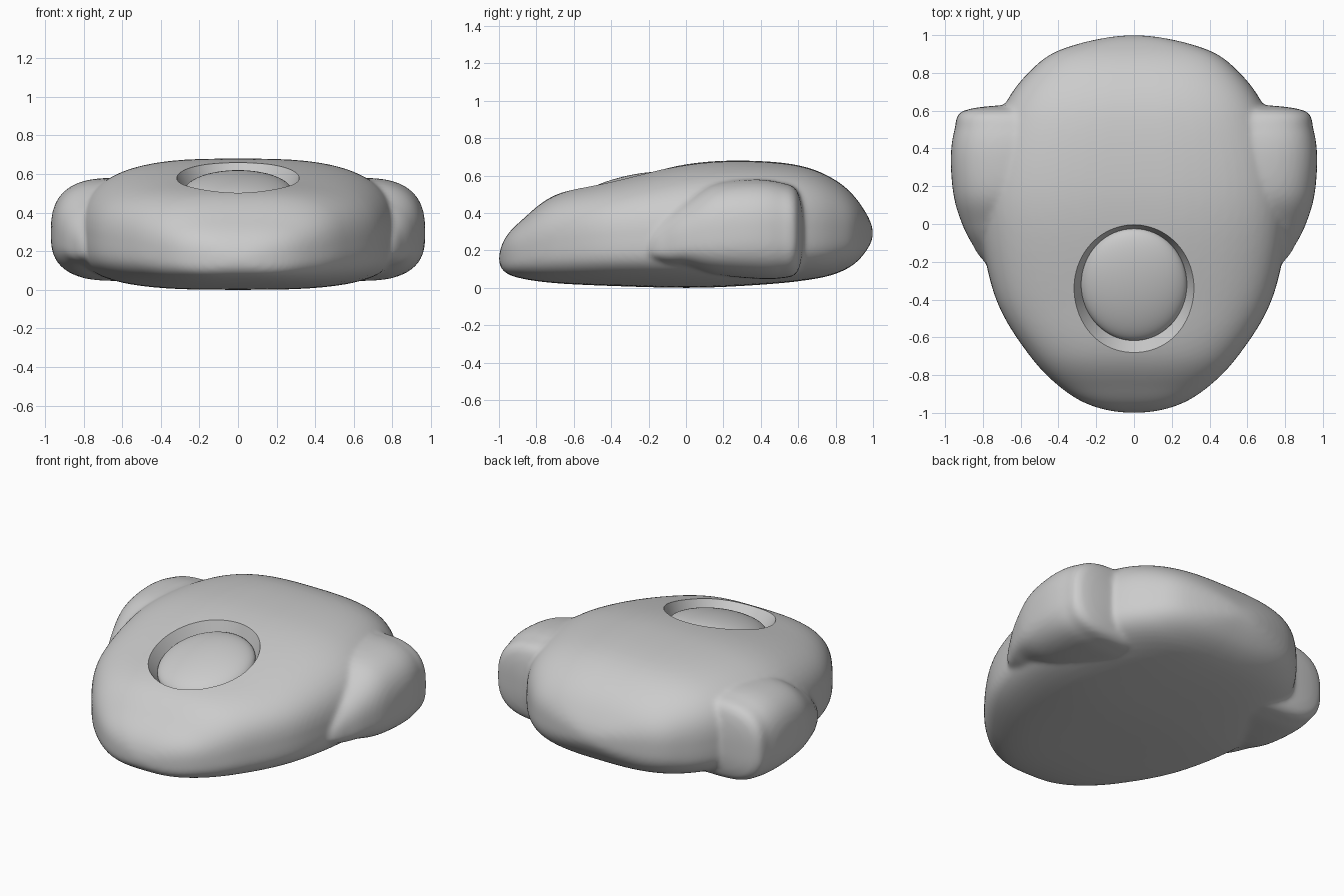
import bpy, bmesh, math
from mathutils import Vector, Matrix

if "Cube" in bpy.data.objects:
    bpy.data.objects.remove(bpy.data.objects["Cube"])


def spline(stations, steps):
    # Catmull-Rom through stations; reflected end points give rounded tips
    p = [Vector(s) for s in stations]

    def reflect(q):
        return Vector((q[0], -q[1], q[2], -q[3], -q[4]))
    Vec = [reflect(p[1])] + p + [reflect(p[-2])]
    out = []
    for i in range(1, len(Vec) - 2):
        a, b, c, d = Vec[i - 1:i + 3]
        for k in range(steps):
            t = k / steps
            out.append(0.5 * (2 * b + (c - a) * t + (2 * a - 5 * b + 4 * c - d) * t * t
                              + (3 * b - a - 3 * c + d) * t ** 3))
    return out + [p[-1]]


def power(v, n):
    return math.copysign(abs(v) ** (2 / n), v)


def loft(bm, stations, cx, n, seg=64, steps=8):
    # Superellipse sections along y: (y, half width, mid z, height up, height down)
    rings = []
    for y, w, mid, up, down in spline(stations, steps):
        ring = []
        for j in range(seg):
            a = 2 * math.pi * j / seg
            s = power(math.sin(a), n)
            ring.append(bm.verts.new((cx + w * power(math.cos(a), n), y,
                                      mid + s * (up if s > 0 else down))))
        rings.append(ring)
    for r, q in zip(rings, rings[1:]):
        for j in range(seg):
            k = (j + 1) % seg
            bm.faces.new((r[j], r[k], q[k], q[j]))


def make_object(name, bm):
    bmesh.ops.recalc_face_normals(bm, faces=bm.faces)
    mesh = bpy.data.meshes.new(name)
    bm.to_mesh(mesh)
    bm.free()
    ob = bpy.data.objects.new(name, mesh)
    bpy.context.collection.objects.link(ob)
    return ob


HULL = [(-1, 0, .15, 0, 0), (-.97, .20, .16, .10, .075), (-.88, .37, .18, .18, .13),
        (-.7, .55, .21, .285, .185), (-.4, .73, .23, .345, .22), (0, .815, .24, .42, .24),
        (.3, .80, .25, .43, .24), (.6, .70, .27, .385, .235), (.8, .56, .28, .295, .205),
        (.93, .37, .29, .16, .135), (1, 0, .29, 0, 0)]
POD = [(-.3, 0, .2, 0, 0), (-.2, .17, .2, .10, .05), (-.1, .24, .22, .18, .10),
       (0, .29, .24, .23, .13), (.15, .335, .27, .285, .20), (.35, .35, .29, .29, .24),
       (.5, .33, .29, .275, .24), (.6, .28, .29, .22, .20), (.63, 0, .29, 0, 0)]

# Hull with a pod on each side, fused with soft joins
bm = bmesh.new()
loft(bm, HULL, 0, 3)
for side in (-1, 1):
    loft(bm, POD, side * .62, 2.8)
bmesh.ops.remove_doubles(bm, verts=bm.verts, dist=1e-5)
hull = make_object("hull", bm)
fuse = hull.modifiers.new("fuse", 'REMESH')
fuse.mode = 'VOXEL'
fuse.voxel_size = .015
soften = hull.modifiers.new("soften", 'SMOOTH')
soften.factor = .5
soften.iterations = 8

# Tilted frame of the cockpit opening
frame = Matrix.Translation((0, -.34, .585)) @ Matrix.Rotation(math.radians(14), 4, 'X')

# Cutter: flaring oval recess
bm = bmesh.new()
bmesh.ops.create_cone(bm, cap_ends=True, segments=96, radius1=.28, radius2=.37, depth=.18,
                      matrix=frame @ Matrix.Translation((0, 0, .01))
                      @ Matrix.Diagonal((1, 1.09, 1, 1)))
cutter = make_object("recess_cutter", bm)
cutter.hide_render = True
cutter.hide_viewport = False
cut = hull.modifiers.new("recess", 'BOOLEAN')
cut.operation = 'DIFFERENCE'
cut.object = cutter
cut.solver = 'EXACT'

# Canopy dome sitting in the recess
bm = bmesh.new()
bmesh.ops.create_uvsphere(bm, u_segments=64, v_segments=32, radius=1,
                          matrix=frame @ Matrix.Translation((0, 0, -.08))
                          @ Matrix.Diagonal((.28, .305, .088, 1)))
dome = make_object("canopy_dome", bm)

# Bake the modifiers, then shade smooth with a crisp recess rim
bpy.ops.object.select_all(action='DESELECT')
hull.select_set(True)
bpy.context.view_layer.objects.active = hull
bpy.ops.object.convert(target='MESH')
bpy.data.objects.remove(cutter, do_unlink=True)
dome.select_set(True)
bpy.ops.object.shade_smooth_by_angle(angle=math.radians(32))
